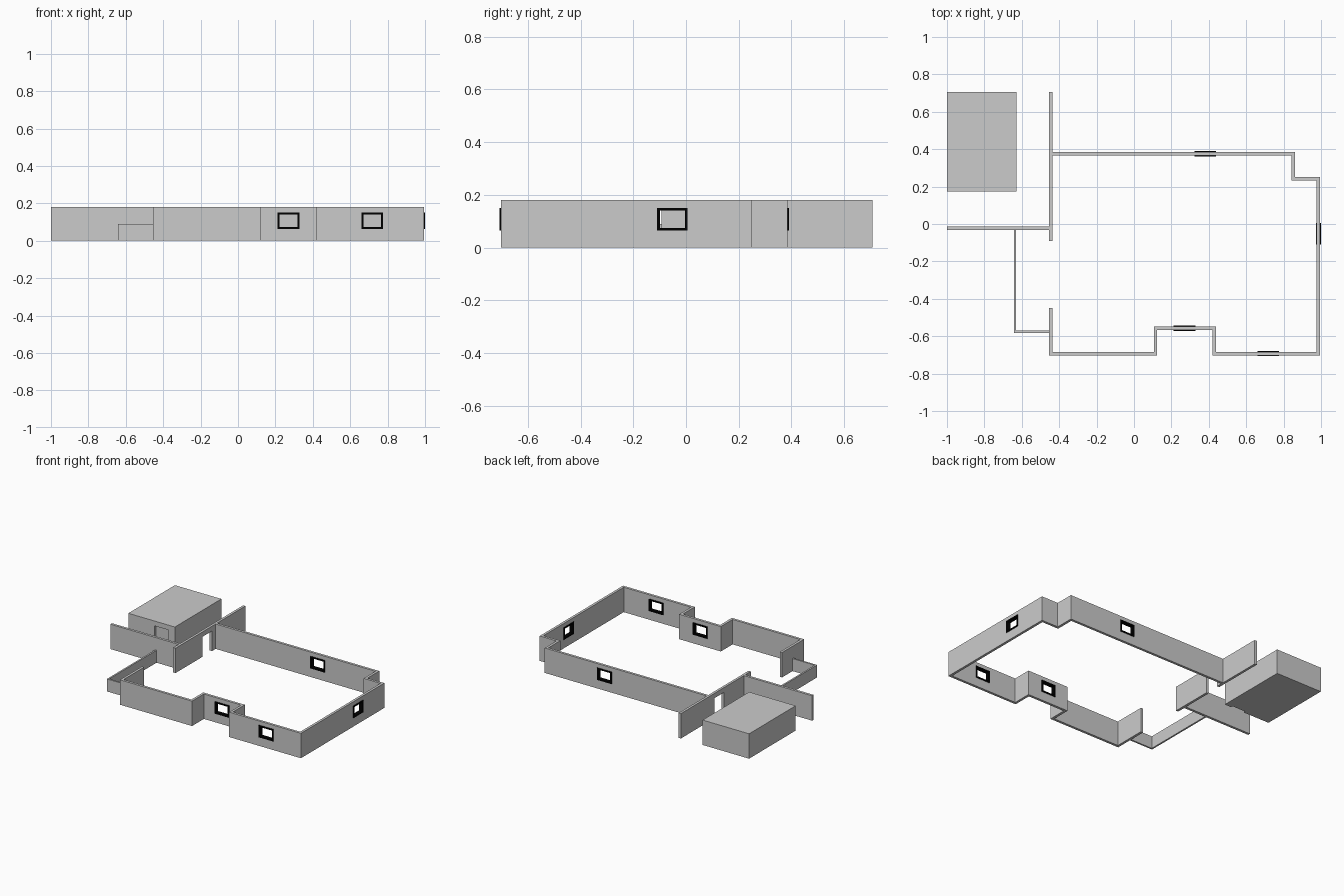
import bpy, bmesh
from mathutils import Vector

if "Cube" in bpy.data.objects:
    bpy.data.objects.remove(bpy.data.objects["Cube"])

H = 0.18    # full wall height
T = 0.009   # half wall thickness

black = bpy.data.materials.new("black_frame")
black.diffuse_color = (0.0, 0.0, 0.0, 1)
black.use_nodes = True
black.node_tree.nodes["Principled BSDF"].inputs["Base Color"].default_value = black.diffuse_color


def make_object(name, bm):
    bmesh.ops.recalc_face_normals(bm, faces=bm.faces)
    mesh = bpy.data.meshes.new(name)
    bm.to_mesh(mesh)
    bm.free()
    ob = bpy.data.objects.new(name, mesh)
    bpy.context.collection.objects.link(ob)
    return ob


def add_box(bm, lo, hi):
    verts = bmesh.ops.create_cube(bm, size=1)["verts"]
    for v in verts:
        v.co = Vector([lo[i] + (v.co[i] + 0.5) * (hi[i] - lo[i]) for i in range(3)])


def box(name, lo, hi):
    bm = bmesh.new()
    add_box(bm, lo, hi)
    return make_object(name, bm)


def path_wall(name, pts, height, half=T):
    """Extrude an open right-angled centreline into a mitred wall."""
    pts = [Vector(p) for p in pts]
    dirs = [(b - a).normalized() for a, b in zip(pts, pts[1:])]
    normals = [Vector((-d.y, d.x)) for d in dirs]
    offs = [normals[0]] + [a + b for a, b in zip(normals, normals[1:])] + [normals[-1]]
    ring = [p + o * half for p, o in zip(pts, offs)]
    ring += [p - o * half for p, o in reversed(list(zip(pts, offs)))]
    bm = bmesh.new()
    face = bm.faces.new([bm.verts.new((p.x, p.y, 0)) for p in ring])
    ext = bmesh.ops.extrude_face_region(bm, geom=[face])["geom"]
    for v in ext:
        if isinstance(v, bmesh.types.BMVert):
            v.co.z = height
    return make_object(name, bm)


def cut(ob, lo, hi):
    cutter = box(ob.name + "_cutter", lo, hi)
    cutter.hide_render = True
    cutter.hide_set(True)
    mod = ob.modifiers.new("opening", "BOOLEAN")
    mod.object = cutter
    mod.operation = "DIFFERENCE"
    mod.solver = "EXACT"


def window(name, wall, axis, centre, across, width=0.115):
    """Cut an opening and line it with a black frame; axis is the wall direction."""
    z0, z1, f, depth = 0.064, 0.151, 0.010, T + 0.005
    a, b = centre - width / 2, centre + width / 2

    def p(along, out, z):
        return (along, across + out, z) if axis == "x" else (across + out, along, z)

    cut(wall, p(a + 0.004, -0.03, z0 + 0.004), p(b - 0.004, 0.03, z1 - 0.004))
    bm = bmesh.new()
    for lo_a, hi_a, lo_z, hi_z in ((a, a + f, z0, z1), (b - f, b, z0, z1),
                                   (a + f, b - f, z0, z0 + f), (a + f, b - f, z1 - f, z1)):
        add_box(bm, p(lo_a, -depth, lo_z), p(hi_a, depth, hi_z))
    make_object(name, bm).data.materials.append(black)


# Main outer wall with the front recess and back corner notch
outer = path_wall("outer_wall", [
    (-0.445, -0.45), (-0.445, -0.693), (0.115, -0.693), (0.115, -0.558),
    (0.43, -0.558), (0.43, -0.693), (0.986, -0.693), (0.986, 0.242),
    (0.852, 0.242), (0.852, 0.376), (-0.436, 0.376)], H)

# Windows
window("recess_window", outer, "x", 0.27, -0.558)
window("front_window", outer, "x", 0.718, -0.693)
window("right_window", outer, "y", -0.052, 0.986)
window("back_window", outer, "x", 0.382, 0.376)

# Left wall with its doorway
left = path_wall("left_wall", [(-0.445, -0.092), (-0.445, 0.707)], H)
cut(left, (-0.5, 0.215, -0.05), (-0.4, 0.325, 0.145))

# Side wall and low porch wall
path_wall("side_wall", [(-1.0, -0.022), (-0.454, -0.022)], H)
path_wall("porch_low_wall", [(-0.636, -0.031), (-0.636, -0.576), (-0.454, -0.576)], 0.09, 0.006)

# Solid outbuilding with a shallow door recess
shed = box("outbuilding", (-1.0, 0.175, 0), (-0.628, 0.707, H))
cut(shed, (-0.79, 0.1, -0.05), (-0.68, 0.19, 0.145))
